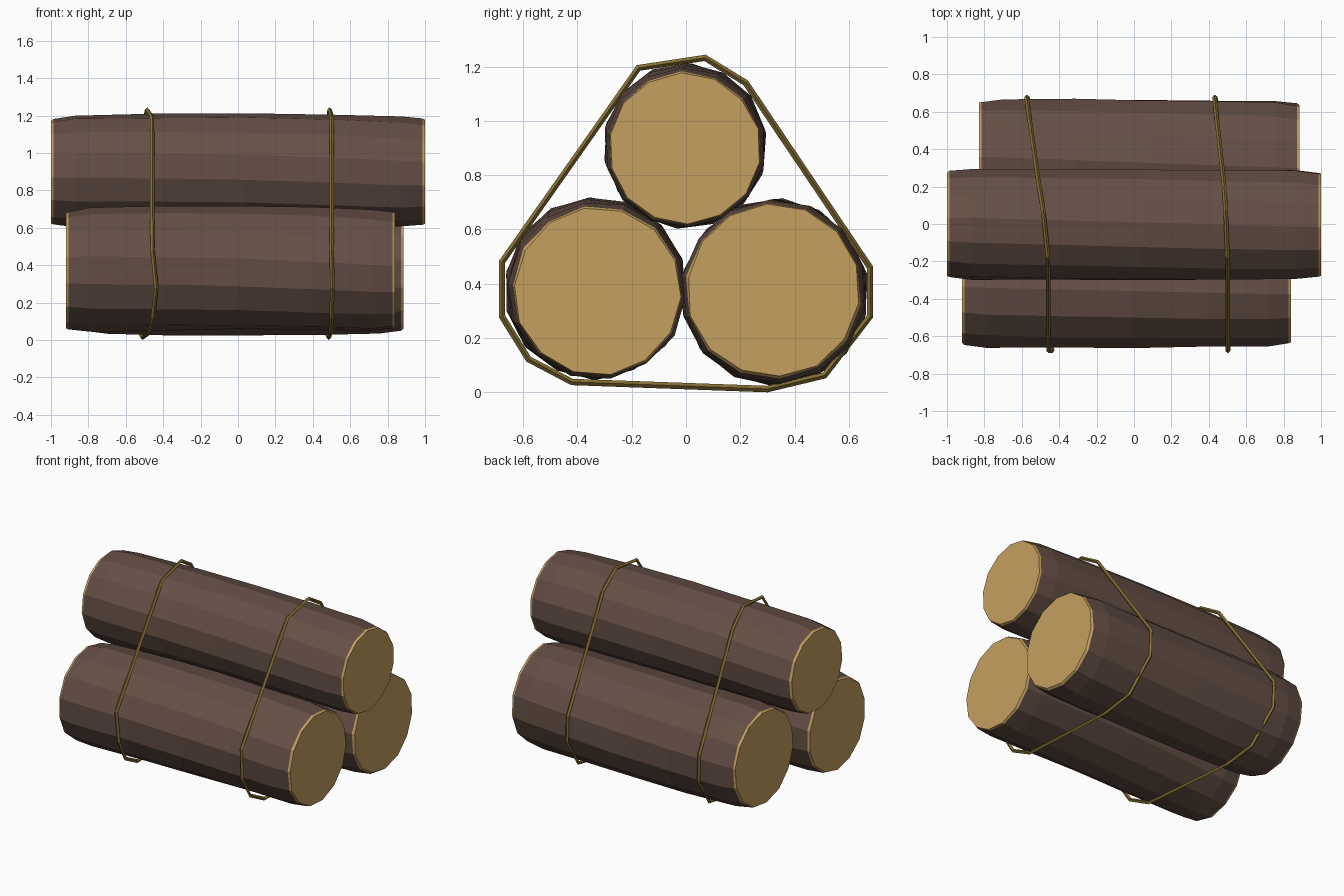
import bpy, bmesh, math, random

if "Cube" in bpy.data.objects:
    bpy.data.objects.remove(bpy.data.objects["Cube"])

random.seed(4)


def material(name, rgb):
    m = bpy.data.materials.new(name)
    m.diffuse_color = (*rgb, 1)
    m.use_nodes = True
    m.node_tree.nodes["Principled BSDF"].inputs["Base Color"].default_value = m.diffuse_color
    return m


BARK = material("bark", (0.13, 0.078, 0.06))
WOOD = material("cut_wood", (0.56, 0.35, 0.12))
ROPE = material("rope", (0.25, 0.165, 0.035))
SIDES = 14


def log(name, x0, x1, y, z, r, bend, end_shift):
    """Lofted log: pale cut ends, rounded shoulders, slight bow along its length."""
    length = x1 - x0
    # distance along log, radius factor
    stations = [(0, .925), (.014, .945), (.13, .99), (length * .3, 1.0),
                (length * .52, 1.0), (length * .75, .995),
                (length - .13, .985), (length - .014, .945), (length, .925)]
    bm = bmesh.new()
    rings = []
    phase = random.random()
    for i, (d, f) in enumerate(stations):
        t = d / length
        cy = y + end_shift * t
        cz = z + bend * (math.sin(math.pi * t) - .5)
        ring = []
        for k in range(SIDES):
            a = 2 * math.pi * (k + phase + .35 * t) / SIDES
            rr = r * f * (1 + random.uniform(-.008, .012))
            ring.append(bm.verts.new((x0 + d, cy + rr * math.cos(a), cz + rr * math.sin(a))))
        rings.append(ring)
    last = len(rings) - 2
    for i, (a, b) in enumerate(zip(rings, rings[1:])):
        for k in range(SIDES):
            n = (k + 1) % SIDES
            face = bm.faces.new((a[k], a[n], b[n], b[k]))
            face.material_index = 1 if i in (0, last) else 0
    for ring in (rings[0], rings[-1]):
        bm.faces.new(ring).material_index = 1
    bmesh.ops.recalc_face_normals(bm, faces=bm.faces)
    me = bpy.data.meshes.new(name)
    bm.to_mesh(me)
    bm.free()
    me.materials.append(BARK)
    me.materials.append(WOOD)
    ob = bpy.data.objects.new(name, me)
    bpy.context.collection.objects.link(ob)


# Three stacked logs
log("top_log", -1.0, 1.0, 0.0, 0.905, 0.30, 0.015, -0.005)
log("front_log", -0.92, 0.84, -0.338, 0.38, 0.332, 0.015, 0.012)
log("back_log", -0.83, 0.885, 0.332, 0.37, 0.343, -0.01, -0.01)

# Rope loop around the stack: (y, z, x of left rope, x of right rope)
LOOP = [(-.175, 1.195, -.46, .50), (.07, 1.232, -.485, .49), (.22, 1.14, -.51, .48),
        (.678, .46, -.575, .43), (.678, .28, -.57, .435), (.51, .062, -.535, .465),
        (.30, .012, -.51, .485), (-.42, .038, -.475, .495), (-.58, .122, -.455, .50),
        (-.678, .28, -.437, .505), (-.678, .48, -.457, .50)]


def rope(name, column):
    cu = bpy.data.curves.new(name, 'CURVE')
    cu.dimensions = '3D'
    cu.bevel_depth = 0.012
    cu.bevel_resolution = 0
    sp = cu.splines.new('POLY')
    sp.points.add(len(LOOP) - 1)
    for p, row in zip(sp.points, LOOP):
        p.co = (row[column], row[0], row[1], 1)
    sp.use_cyclic_u = True
    sp.use_smooth = False
    cu.materials.append(ROPE)
    ob = bpy.data.objects.new(name, cu)
    bpy.context.collection.objects.link(ob)
    bpy.ops.object.select_all(action='DESELECT')
    ob.select_set(True)
    bpy.context.view_layer.objects.active = ob
    bpy.ops.object.convert(target='MESH')


rope("left_rope", 2)
rope("right_rope", 3)
